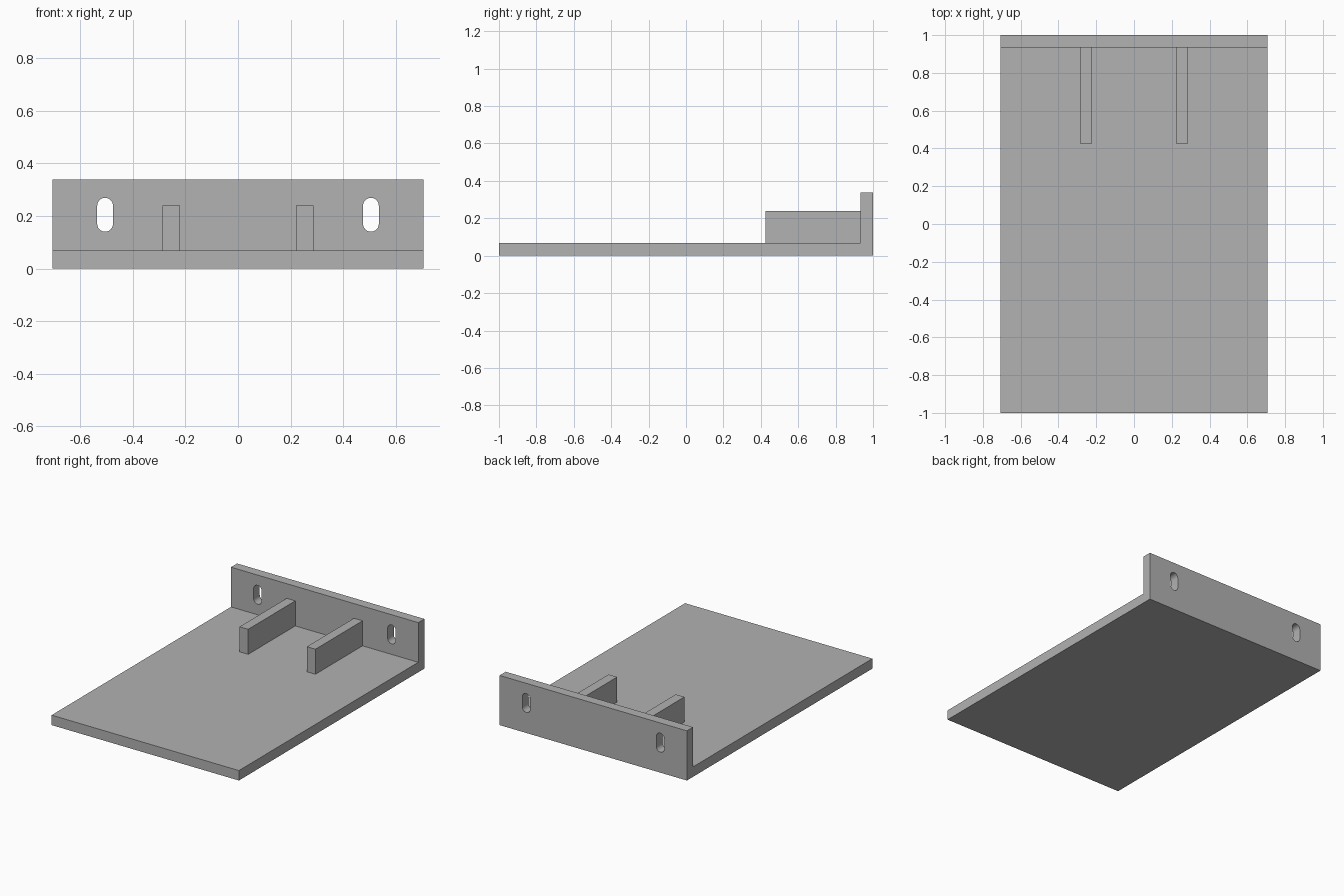
import bpy, bmesh, math

cube = bpy.data.objects.get("Cube")
if cube:
    bpy.data.objects.remove(cube, do_unlink=True)

HALF_W, THICK, WALL_H, WALL_Y = 0.707, 0.068, 0.339, 0.934

grey = bpy.data.materials.new("plain_grey")
grey.use_nodes = True
grey.diffuse_color = (0.445, 0.445, 0.445, 1)
grey.node_tree.nodes["Principled BSDF"].inputs["Base Color"].default_value = grey.diffuse_color


def prism(name, points, offset):
    """Extrude a flat outline along an offset into a closed solid."""
    bm = bmesh.new()
    face = bm.faces.new([bm.verts.new(p) for p in points])
    top = bmesh.ops.extrude_face_region(bm, geom=[face])["geom"]
    bmesh.ops.translate(bm, vec=offset, verts=[v for v in top if isinstance(v, bmesh.types.BMVert)])
    bmesh.ops.recalc_face_normals(bm, faces=bm.faces)
    mesh = bpy.data.meshes.new(name)
    bm.to_mesh(mesh)
    bm.free()
    mesh.materials.append(grey)
    obj = bpy.data.objects.new(name, mesh)
    bpy.context.collection.objects.link(obj)
    return obj


def slot_outline(cx, y, z_low, z_high, r, steps=12):
    """Upright slot with rounded ends."""
    points = []
    for centre, start in ((z_high - r, 0), (z_low + r, math.pi)):
        for i in range(steps + 1):
            a = start + math.pi * i / steps
            points.append((cx + r * math.cos(a), y, centre + r * math.sin(a)))
    return points


# Base plate and upright back wall as one L-shaped section
section = [(-1, 0), (1, 0), (1, WALL_H), (WALL_Y, WALL_H), (WALL_Y, THICK), (-1, THICK)]
bracket = prism("base_and_back_wall", [(-HALF_W, y, z) for y, z in section], (2 * HALF_W, 0, 0))

# Mounting slots through the back wall
bpy.context.view_layer.objects.active = bracket
for side in (-1, 1):
    cutter = prism("slot_cutter", slot_outline(side * 0.506, 0.8, 0.14, 0.269, 0.03), (0, 0.4, 0))
    cutter.hide_render = True
    cut = bracket.modifiers.new("slot", "BOOLEAN")
    cut.operation, cut.solver, cut.object = "DIFFERENCE", "EXACT", cutter
    bpy.ops.object.modifier_apply(modifier=cut.name)
    bpy.data.objects.remove(cutter, do_unlink=True)

# Two support ribs standing on the plate against the wall
for side, label in ((1, "left"), (-1, "right")):
    x = side * 0.254 - 0.0325
    outline = [(x, y, z) for y, z in ((0.426, THICK), (WALL_Y, THICK), (WALL_Y, 0.239), (0.426, 0.239))]
    prism(label + "_rib", outline, (0.065, 0, 0))

# Smooth slot ends, sharp edges elsewhere
bpy.ops.object.select_all(action="DESELECT")
bracket.select_set(True)
bpy.ops.object.shade_smooth_by_angle(angle=math.radians(30))
